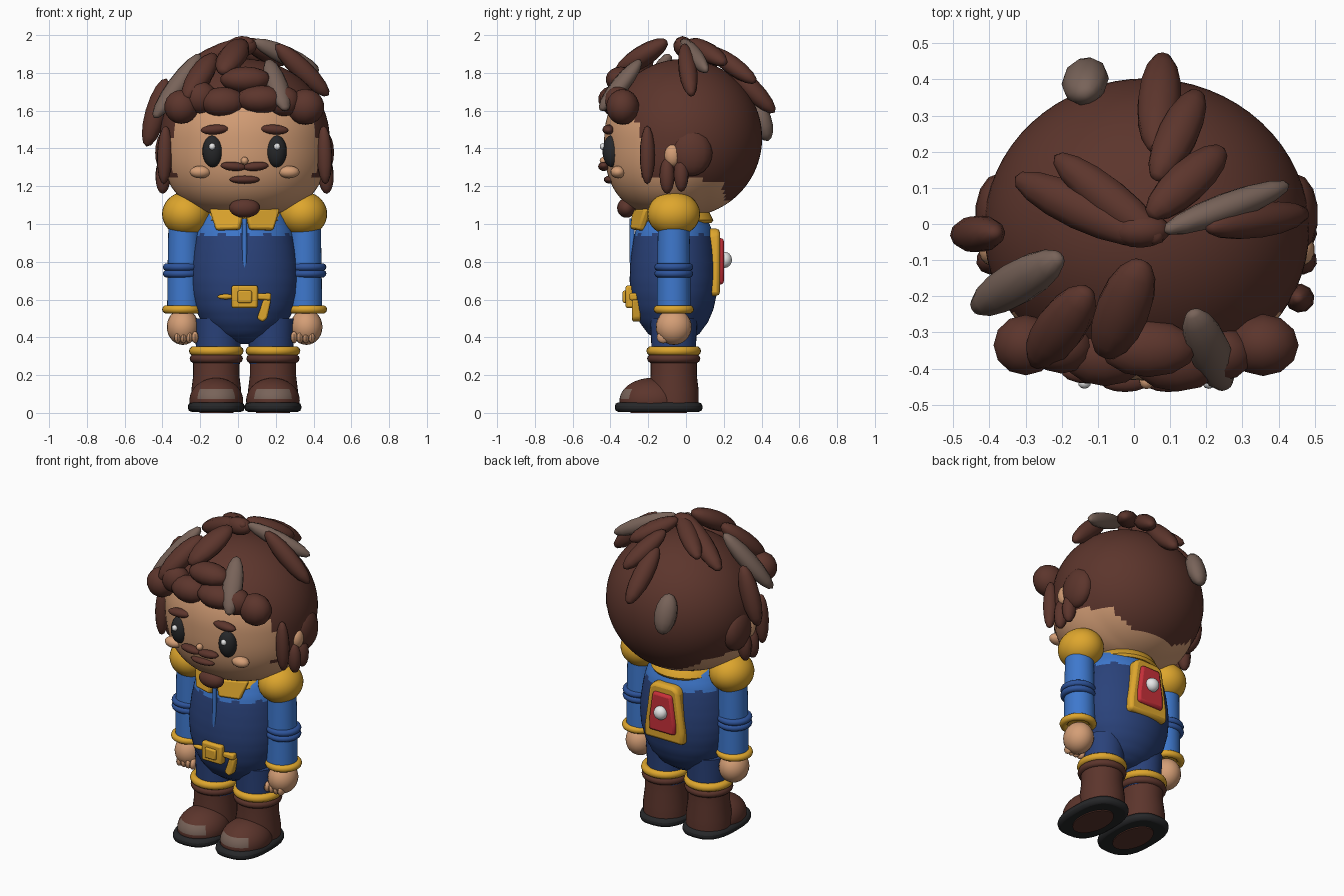
import bpy, bmesh, math
from mathutils import Vector, Matrix

if "Cube" in bpy.data.objects:
    bpy.data.objects.remove(bpy.data.objects["Cube"])

CX, CY = 0.035, -0.065          # body axis


def colour(name, r, g, b):
    m = bpy.data.materials.new(name)
    lin = [((c / 255 + 0.055) / 1.055) ** 2.4 for c in (r, g, b)]
    m.diffuse_color = (*lin, 1)
    m.use_nodes = True
    m.node_tree.nodes["Principled BSDF"].inputs["Base Color"].default_value = m.diffuse_color
    return m


SKIN = colour("skin", 212, 158, 118)
GOLD = colour("gold", 222, 166, 45)
SKY = colour("light_blue", 62, 120, 205)
MID = colour("mid_blue", 46, 84, 155)
NAVY = colour("navy", 42, 66, 122)
BROWN = colour("brown", 92, 53, 44)
ASH = colour("grey_brown", 120, 99, 89)
BLACK = colour("black", 38, 39, 41)
RED = colour("red", 200, 48, 58)
WHITE = colour("white", 232, 232, 232)


def finish(name, bm, mats, shift=True, angle=50, bevel=0):
    """Turn a bmesh into a named, shaded object on the body axis."""
    bmesh.ops.recalc_face_normals(bm, faces=bm.faces)
    if shift:
        bmesh.ops.translate(bm, verts=bm.verts, vec=(CX, 0, 0))
    me = bpy.data.meshes.new(name)
    bm.to_mesh(me)
    bm.free()
    ob = bpy.data.objects.new(name, me)
    bpy.context.collection.objects.link(ob)
    for m in mats:
        me.materials.append(m)
    if bevel:
        mod = ob.modifiers.new("bevel", 'BEVEL')
        mod.width, mod.segments = bevel, 2
    bpy.ops.object.select_all(action='DESELECT')
    ob.select_set(True)
    bpy.context.view_layer.objects.active = ob
    bpy.ops.object.shade_smooth_by_angle(angle=math.radians(angle))
    return ob


def ball(name, mat, c, r, segs=20, rings=14, rot=None, warp=None, rule=None, mats=None, shift=True):
    bm = bmesh.new()
    bmesh.ops.create_uvsphere(bm, u_segments=segs, v_segments=rings, radius=1)
    M = Matrix.Translation(c) @ (rot or Matrix()) @ Matrix.Diagonal((*r, 1))
    bmesh.ops.transform(bm, matrix=M, verts=bm.verts)
    if warp:
        for v in bm.verts:
            warp(v.co)
    if rule:
        for f in bm.faces:
            f.material_index = rule(f.calc_center_median())
    return finish(name, bm, mats or [mat], shift)


def lock(name, mat, p, q, w, t):
    """Hair lock: a flattened spindle from p to q."""
    p, q = Vector(p), Vector(q)
    mid, ax = (p + q) / 2, (q - p).normalized()
    side = ax.cross(mid - Vector((CX, 0, 1.45))).normalized()
    rot = Matrix((side, side.cross(ax) * -1, ax)).transposed().to_4x4()
    ball(name, mat, mid, (w, t, (q - p).length / 2), 10, 8, rot, shift=False)


def lathe(name, mats, prof, c=(0, CY), sy=1, segs=32, rule=None, sub=1):
    """Spin an (r, z) profile about a vertical axis."""
    pts = []
    for a, b in zip(prof, prof[1:]):
        pts += [(a[0] + (b[0] - a[0]) * i / sub, a[1] + (b[1] - a[1]) * i / sub) for i in range(sub)]
    pts.append(prof[-1])
    bm = bmesh.new()
    rows = []
    for r, z in pts:
        rows.append([bm.verts.new((c[0] + r * math.cos(2 * math.pi * k / segs),
                                   c[1] + sy * r * math.sin(2 * math.pi * k / segs), z)) for k in range(segs)])
    for a, b in zip(rows, rows[1:]):
        for k in range(segs):
            n = (k + 1) % segs
            f = bm.faces.new((a[k], a[n], b[n], b[k]))
            if rule:
                f.material_index = rule(f.calc_center_median())
    bm.faces.new(rows[0])
    bm.faces.new(rows[-1])
    return finish(name, bm, mats)


def ring(name, mat, c, R, r, sy=1):
    prof = [(R + r * math.cos(i * math.pi / 5), c[2] + r * math.sin(i * math.pi / 5)) for i in range(-5, 6)]
    lathe(name, [mat], prof, c[:2], sy)


def prism(name, mat, pts, a, b, axis='y', bevel=0.0, rot=None):
    """Extrude an outline along y (outline in x,z) or z (outline in x,y)."""
    bm = bmesh.new()
    put = (lambda u, v, d: (u, d, v)) if axis == 'y' else (lambda u, v, d: (u, v, d))
    lo = [bm.verts.new(put(u, v, a)) for u, v in pts]
    hi = [bm.verts.new(put(u, v, b)) for u, v in pts]
    bm.faces.new(lo)
    bm.faces.new(hi)
    for k in range(len(pts)):
        n = (k + 1) % len(pts)
        bm.faces.new((lo[k], lo[n], hi[n], hi[k]))
    if rot:
        bmesh.ops.transform(bm, matrix=rot, verts=bm.verts)
    return finish(name, bm, [mat], angle=40, bevel=bevel)


def oval(cx, cy, rx, ry, e=0.75, n=28):
    def s(v):
        return math.copysign(abs(v) ** e, v)
    return [(cx + rx * s(math.cos(2 * math.pi * k / n)), cy + ry * s(math.sin(2 * math.pi * k / n))) for k in range(n)]


def box(x, z, w, h):
    return [(x - w, z - h), (x + w, z - h), (x + w, z + h), (x - w, z + h)]


# Head: full jaw in front, scalp coloured above the hairline
def hairline(p):
    if p.y < -0.26:
        line = 1.62
    elif p.y < -0.22:
        line = 1.46
    elif p.y < 0.2:
        line = 1.25 - 0.2 * max(p.y, 0)
    else:
        line = 1.13
    return 1 if p.z > line else 0


def jaw(co):
    t = (1.455 - co.z) / 0.418
    if 0 < t < 0.995:
        w = min(max(0.5 - co.y / 0.2, 0), 1)
        f = 1 + w * ((1 - t ** 2.7) ** (1 / 2.7) / math.sqrt(1 - t * t) - 1)
        co.x *= f
        co.y *= f


ball("head", SKIN, (0, -0.015, 1.455), (0.45, 0.418, 0.418), 64, 48, warp=jaw, rule=hairline, mats=[SKIN, BROWN])

# Torso with a wavy light blue yoke
lathe("torso", [NAVY, SKY],
      [(0.02, 0.365), (0.1, 0.38), (0.17, 0.42), (0.225, 0.48), (0.262, 0.55), (0.283, 0.63), (0.29, 0.7),
       (0.287, 0.78), (0.276, 0.86), (0.264, 0.92), (0.25, 0.97), (0.22, 1.03), (0.17, 1.08)], sy=0.805, segs=64, sub=3,
      rule=lambda p: int(p.z > 0.94 + 0.01 * math.sin(11 * math.atan2(p.y - CY, p.x))))
lathe("collar", [GOLD], [(0.16, 1.01), (0.2, 1.005), (0.21, 1.02), (0.19, 1.06), (0.16, 1.08)], segs=32)

# Cord and buckle on the front
lathe("cord", [SKY], [(0.01, 0.73), (0.013, 0.8), (0.013, 1.03)], (0, -0.285), segs=8)
prism("buckle", GOLD, box(0, 0.615, 0.07, 0.06), -0.32, -0.27, bevel=0.012)
prism("buckle_centre", GOLD, box(0, 0.615, 0.038, 0.032), -0.335, -0.3, bevel=0.008)
ball("buckle_prong", GOLD, (-0.1, -0.29, 0.615), (0.045, 0.015, 0.014), 12, 8)
prism("belt_tail", GOLD, [(0.06, 0.6), (0.14, 0.595), (0.14, 0.635), (0.06, 0.63)], -0.3, -0.255, bevel=0.01)
prism("belt_tip", GOLD, [(0.1, 0.6), (0.14, 0.6), (0.12, 0.5), (0.095, 0.48), (0.065, 0.5)], -0.285, -0.24, bevel=0.01)

# Back badge
prism("badge_frame", GOLD, [(-0.135, 0.62), (0.135, 0.62), (0.135, 0.7), (0.1, 0.95), (0.07, 0.975), (-0.07, 0.975),
                            (-0.1, 0.95), (-0.135, 0.7)], 0.1, 0.18, bevel=0.025)
prism("badge_panel", RED, [(-0.09, 0.68), (0.09, 0.68), (0.09, 0.75), (0.065, 0.925), (-0.065, 0.925), (-0.09, 0.75)],
      0.15, 0.2, bevel=0.015)
ball("badge_stud", WHITE, (0, 0.205, 0.81), (0.042, 0.038, 0.042))

for s, tag in ((-1, "left"), (1, "right")):
    # Collar flaps
    prism("collar_flap_" + tag, GOLD, [(s * 0.005, 0.055), (s * 0.025, -0.05), (s * 0.155, -0.055), (s * 0.2, 0.06)],
          -0.02, 0.02, bevel=0.012,
          rot=Matrix.Translation((0, -0.28, 1.02)) @ Matrix.Rotation(s * 0.35, 4, 'Z') @ Matrix.Rotation(-0.2, 4, 'X'))
    # Arms
    ball("shoulder_" + tag, GOLD, (s * 0.31, CY, 1.053), (0.127, 0.14, 0.118), 28, 18)
    lathe("sleeve_" + tag, [SKY], [(0.09, 0.55), (0.088, 0.75), (0.083, 1.02)], (s * 0.32, CY))
    for z in (0.772, 0.737):
        ring("sleeve_band_" + tag, MID, (s * 0.33, CY, z), 0.083, 0.02)
    ring("cuff_" + tag, GOLD, (s * 0.33, CY, 0.548), 0.085, 0.022)
    ball("hand_" + tag, SKIN, (s * 0.327, CY, 0.455), (0.085, 0.095, 0.095))
    for k in range(4):
        ball("finger_" + tag, SKIN, (s * (0.262 + k * 0.031), CY - 0.055, 0.4), (0.018, 0.035, 0.032), 10, 8)
    # Legs and boots
    lathe("trouser_leg_" + tag, [NAVY], [(0.115, 0.26), (0.12, 0.4), (0.125, 0.5)], (s * 0.14, CY))
    ring("boot_trim_" + tag, GOLD, (s * 0.15, CY, 0.328), 0.12, 0.025)
    ring("boot_cuff_" + tag, BROWN, (s * 0.15, CY, 0.287), 0.118, 0.023)
    lathe("boot_shaft_" + tag, [BROWN], [(0.132, 0.04), (0.132, 0.12), (0.122, 0.2), (0.122, 0.29)], (s * 0.15, CY))

    def flat(co):
        co.z = max(co.z, 0.04)
    ball("boot_toe_" + tag, BROWN, (s * 0.15, -0.18, 0.065), (0.142, 0.172, 0.12), 40, 40, warp=flat,
         mats=[BROWN, ASH],
         rule=lambda p, s=s: int(p.y < -0.27 and 0.07 < p.z < 0.13 and abs(p.x - s * 0.15) < 0.092))
    prism("sole_" + tag, BLACK, oval(s * 0.15, -0.145, 0.15, 0.232), 0.006, 0.055, 'z', bevel=0.018)
    prism("sole_inset_" + tag, BROWN, oval(s * 0.15, -0.145, 0.09, 0.15, 1), 0, 0.008, 'z')
    # Face
    ball("eye_" + tag, BLACK, (s * 0.168, -0.39, 1.385), (0.055, 0.052, 0.085))
    ball("eye_glint_" + tag, WHITE, (s * 0.172, -0.44, 1.41), (0.018, 0.016, 0.018), 10, 8)
    ball("eyebrow_" + tag, BROWN, (s * 0.158, -0.41, 1.5), (0.077, 0.032, 0.026), 14, 10,
         Matrix.Rotation(s * 0.06, 4, 'Y'))
    ball("moustache_" + tag, BROWN, (s * 0.06, -0.435, 1.305), (0.07, 0.03, 0.024), 14, 10,
         Matrix.Rotation(s * -0.08, 4, 'Y'))
    ball("cheek_" + tag, SKIN, (s * 0.235, -0.36, 1.275), (0.056, 0.04, 0.033), 16, 10)
    # Ears and side hair
    ball("ear_" + tag, SKIN, (s * 0.43, -0.07, 1.365), (0.035, 0.045, 0.06), 14, 10)
    ball("side_puff_" + tag, BROWN, (s * 0.41, 0.025, 1.378), (0.065, 0.115, 0.125), 14, 10)
    for y, z0, z1, x in ((-0.205, 1.21, 1.52, 0.418), (-0.1, 1.16, 1.35, 0.425), (-0.025, 1.17, 1.36, 0.425)):
        lock("sideburn_" + tag, BROWN, (CX + s * x, y, z1), (CX + s * (x + 0.01), y, z0), 0.04, 0.042)

ball("nose", SKIN, (0, -0.435, 1.335), (0.02, 0.022, 0.02), 12, 8)
ball("mouth", BROWN, (0, -0.4, 1.235), (0.082, 0.035, 0.022), 14, 10)
ball("goatee", BROWN, (0, -0.315, 1.085), (0.082, 0.05, 0.052), 16, 10)

# Fringe puffs
for c, r in (((-0.3, -0.335, 1.62), (0.09, 0.085, 0.09)), ((0.357, -0.335, 1.62), (0.1, 0.087, 0.095)),
             ((-0.08, -0.365, 1.645), (0.12, 0.085, 0.08)), ((0.12, -0.375, 1.66), (0.13, 0.09, 0.075)),
             ((0.24, -0.36, 1.65), (0.09, 0.075, 0.08)), ((0.04, -0.345, 1.765), (0.135, 0.08, 0.068)),
             ((-0.2, -0.34, 1.67), (0.09, 0.075, 0.085))):
    ball("fringe_puff", BROWN, c, r, 12, 9, shift=False)

# Loose locks over the crown
for mat, p, q, w, t in (
        (ASH, (-0.135, 0.355, 1.67), (-0.135, 0.435, 1.44), 0.067, 0.055),
        (BROWN, (0.06, 0.2, 1.86), (0.08, 0.47, 1.59), 0.062, 0.055),
        (BROWN, (0.06, 0.12, 1.93), (0.18, 0.37, 1.75), 0.058, 0.05),
        (BROWN, (0.04, 0.02, 1.97), (0.25, 0.21, 1.85), 0.06, 0.05),
        (ASH, (0.08, -0.02, 1.97), (0.43, 0.11, 1.81), 0.042, 0.05),
        (BROWN, (0.2, -0.01, 1.95), (0.48, 0.03, 1.68), 0.05, 0.055),
        (BROWN, (0.08, -0.05, 1.97), (-0.22, 0.19, 1.85), 0.057, 0.05),
        (BROWN, (0.04, -0.045, 1.97), (-0.33, 0.13, 1.78), 0.062, 0.055),
        (ASH, (-0.2, -0.09, 1.9), (-0.445, -0.235, 1.56), 0.062, 0.052),
        (ASH, (0.16, -0.24, 1.87), (0.255, -0.455, 1.6), 0.06, 0.045),
        (BROWN, (-0.38, -0.025, 1.77), (-0.485, -0.03, 1.41), 0.052, 0.058),
        (BROWN, (-0.125, -0.18, 1.9), (-0.28, -0.39, 1.66), 0.07, 0.058),
        (BROWN, (0.025, -0.1, 1.97), (-0.085, -0.37, 1.8), 0.077, 0.058),
        (BROWN, (-0.06, -0.02, 1.935), (0.1, -0.015, 1.945), 0.05, 0.055)):
    lock("hair_lock", mat, p, q, w, t)
